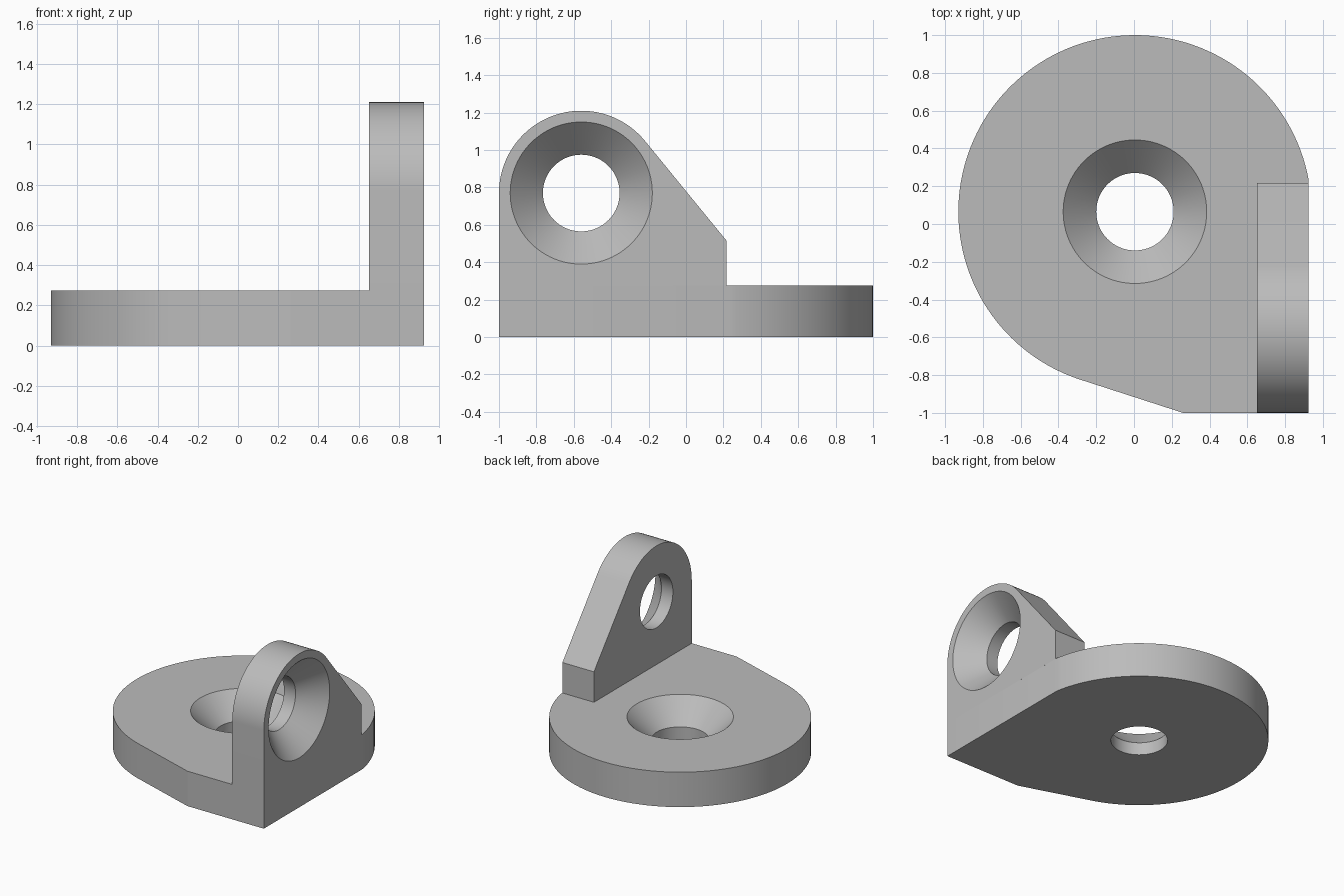
import bpy
import bmesh
from math import sin, cos, radians, pi
from mathutils import Matrix, Vector

if "Cube" in bpy.data.objects:
    bpy.data.objects.remove(bpy.data.objects["Cube"], do_unlink=True)

grey = bpy.data.materials.new("plain grey")
grey.use_nodes = True
grey.diffuse_color = (0.5, 0.5, 0.5, 1)
grey.node_tree.nodes["Principled BSDF"].inputs["Base Color"].default_value = (0.5, 0.5, 0.5, 1)

THICK = 0.275            # plate and lug thickness
SIDE_X = 0.925           # flat outer side
HOLE_R, SINK_R = 0.205, 0.38
# Maps profile (u, v, depth) to (y, z, x) for the upright lug
UPRIGHT = Matrix(((0, 0, 1, 0), (1, 0, 0, 0), (0, 1, 0, 0), (0, 0, 0, 1)))


def arc(cx, cy, r, start, end, steps):
    angles = [radians(start + (end - start) * i / steps) for i in range(steps + 1)]
    return [(cx + r * cos(a), cy + r * sin(a)) for a in angles]


def make_object(name, bm, matrix):
    bm.transform(matrix)
    bmesh.ops.recalc_face_normals(bm, faces=bm.faces)
    mesh = bpy.data.meshes.new(name)
    bm.to_mesh(mesh)
    bm.free()
    mesh.materials.append(grey)
    obj = bpy.data.objects.new(name, mesh)
    bpy.context.collection.objects.link(obj)
    return obj


def extruded(name, outline, depth, matrix):
    bm = bmesh.new()
    face = bm.faces.new([bm.verts.new((u, v, 0)) for u, v in outline])
    result = bmesh.ops.extrude_face_region(bm, geom=[face])
    verts = [g for g in result["geom"] if isinstance(g, bmesh.types.BMVert)]
    bmesh.ops.translate(bm, verts=verts, vec=(0, 0, depth))
    return make_object(name, bm, matrix)


def countersunk_cutter(name, u, v, matrix):
    # Straight bore opening into a 45 degree cone, slightly overshooting both faces
    over = 0.05
    profile = [(0, -over), (HOLE_R, -over), (HOLE_R, THICK - (SINK_R - HOLE_R)),
               (SINK_R + over, THICK + over), (0, THICK + over)]
    bm = bmesh.new()
    verts = [bm.verts.new((r, 0, z)) for r, z in profile]
    edges = [bm.edges.new(pair) for pair in zip(verts, verts[1:])]
    bmesh.ops.spin(bm, geom=verts + edges, cent=(0, 0, 0), axis=(0, 0, 1),
                   angle=2 * pi, steps=96)
    bmesh.ops.remove_doubles(bm, verts=bm.verts, dist=0.0001)
    return make_object(name, bm, matrix @ Matrix.Translation((u, v, 0)))


def drill(obj, u, v, matrix):
    cutter = countersunk_cutter(obj.name + "_cutter", u, v, matrix)
    cutter.hide_render = True
    mod = obj.modifiers.new("countersunk hole", 'BOOLEAN')
    mod.operation, mod.solver, mod.object = 'DIFFERENCE', 'EXACT', cutter
    bpy.ops.object.select_all(action='DESELECT')
    bpy.context.view_layer.objects.active = obj
    obj.select_set(True)
    bpy.ops.object.modifier_apply(modifier=mod.name)
    bpy.data.objects.remove(cutter, do_unlink=True)
    bpy.ops.object.shade_smooth_by_angle(angle=radians(15))


# Round base plate with one squared corner
flat = Matrix.Identity(4)
base_outline = arc(0.005, 0.065, 0.935, 10.3, 251, 96) + [(0.26, -1), (SIDE_X, -1)]
base = extruded("base_plate", base_outline, THICK, flat)
drill(base, 0.005, 0.065, flat)

# Upright lug with rounded top and sloped back edge
stand = Matrix.Translation(Vector((SIDE_X - THICK, 0, 0))) @ UPRIGHT
lug_outline = [(-1, THICK), (0.217, THICK), (0.217, 0.515)] + arc(-0.56, 0.77, 0.44, 39.2, 180, 64)
lug = extruded("upright_lug", lug_outline, THICK, stand)
drill(lug, -0.56, 0.77, stand)
